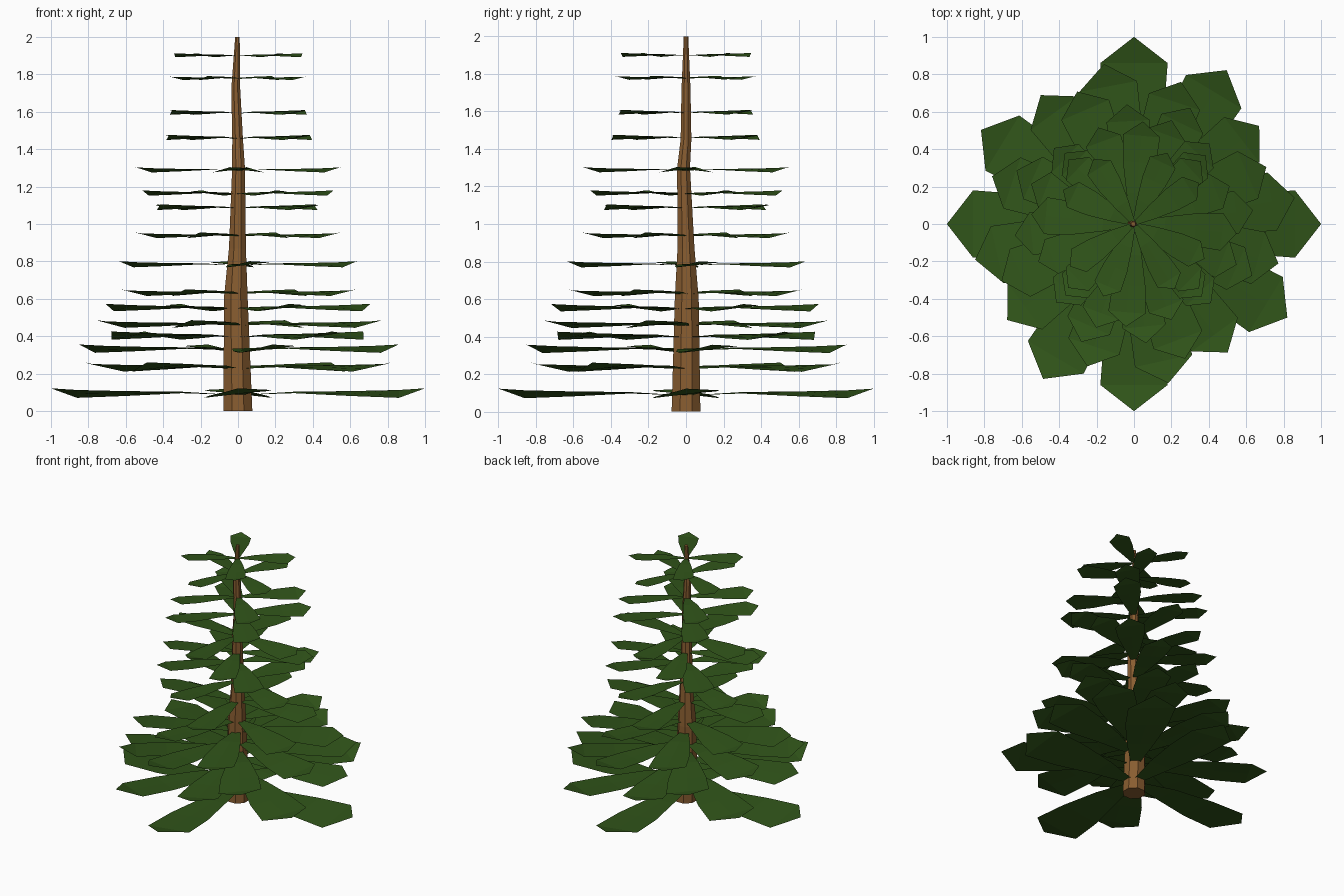
import bpy, math, random

if "Cube" in bpy.data.objects:
    bpy.data.objects.remove(bpy.data.objects["Cube"])

random.seed(4)


def material(name, rgb):
    m = bpy.data.materials.new(name)
    m.diffuse_color = (*rgb, 1)
    m.use_nodes = True
    m.node_tree.nodes["Principled BSDF"].inputs["Base Color"].default_value = m.diffuse_color
    return m


def add_mesh(name, verts, faces, mat):
    me = bpy.data.meshes.new(name)
    me.from_pydata(verts, [], faces)
    me.materials.append(mat)
    ob = bpy.data.objects.new(name, me)
    bpy.context.collection.objects.link(ob)
    return ob


bark = material("bark", (0.25, 0.11, 0.03))
green = material("needles", (0.03, 0.09, 0.01))

# Trunk: eight-sided, tapering, slightly crooked (z, centre x, centre y, radius)
rings = [(0, 0, 0, .083), (.6, -.012, .004, .069), (.87, -.003, 0, .049),
         (1.3, .003, -.013, .037), (1.45, -.002, 0, .031),
         (1.72, -.012, 0, .026), (2, -.003, 0, .013)]
N = 8
verts, faces = [], []
for z, cx, cy, r in rings:
    for k in range(N):
        a = math.tau * (k + .5) / N
        verts.append((cx + r * math.cos(a), cy + r * math.sin(a), z))
for i in range(len(rings) - 1):
    for k in range(N):
        a, b = i * N + k, i * N + (k + 1) % N
        faces.append((a, b, b + N, a + N))
faces += [tuple(reversed(range(N))), tuple(range(len(verts) - N, len(verts)))]
add_mesh("trunk", verts, faces, bark)

# Bough outline for unit length: (distance, half width, height, edge twist)
stations = [(.03, .03, -.005, 0), (.3, .10, .008, .004),
            (.6, .16, .002, .013), (.86, .18, 0, .021)]


def bough(verts, faces, z, radius, angle):
    base = len(verts)
    c, s = math.cos(angle), math.sin(angle)

    def put(u, v, h):
        verts.append((radius * (u * c - v * s), radius * (u * s + v * c), z + radius * h))

    for t, w, h, tw in stations:
        put(t, -w, h - tw)
        put(t, 0, h)
        put(t, w, h + tw)
    put(1, 0, .03)
    for i in range(len(stations) - 1):
        for j in range(2):
            a = base + 3 * i + j
            faces.append((a, a + 3, a + 4, a + 1))
    e = base + 3 * (len(stations) - 1)
    faces.append((e, e + 3, e + 1))
    faces.append((e + 1, e + 3, e + 2))


# Tiers of four boughs: (height, reach, rotation in degrees)
tiers = [(.092, 1.0, 0), (.232, .96, 60), (.33, .87, 11), (.40, .85, 37),
         (.462, .80, 73), (.55, .77, 22), (.63, .69, 65), (.782, .64, 5),
         (.937, .59, 70), (1.087, .59, 45), (1.163, .55, 20), (1.287, .55, 85),
         (1.46, .53, 45), (1.594, .49, 45), (1.778, .42, 65), (1.90, .41, 33)]
for n, (z, radius, deg) in enumerate(tiers):
    verts, faces = [], []
    for k in range(4):
        jitter = 0 if n == 0 else random.uniform(-2, 2)
        bough(verts, faces, z, radius, math.radians(deg + 90 * k + jitter))
    add_mesh(f"bough_tier_{n + 1:02d}", verts, faces, green)
